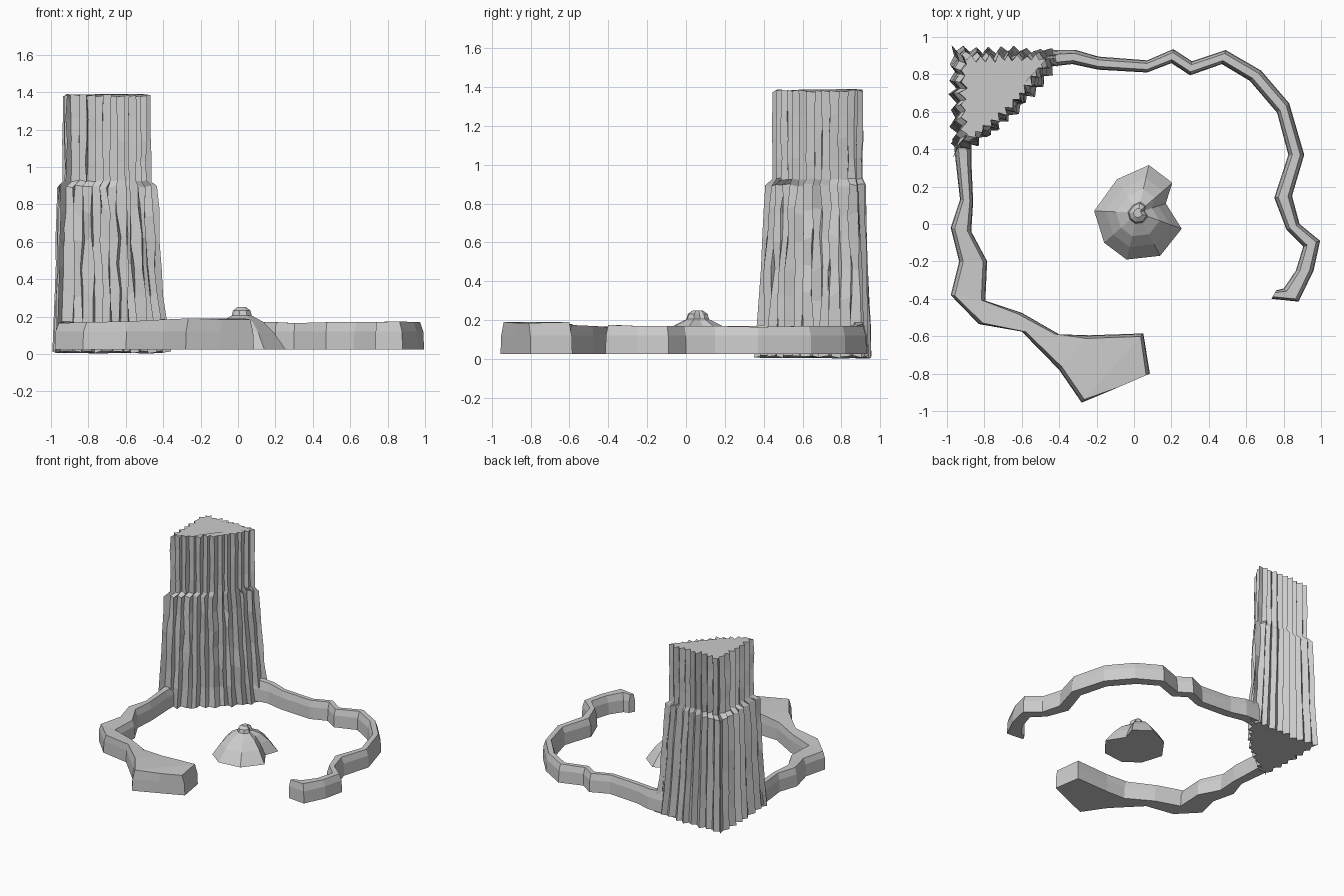
import bpy, bmesh, math, random
from mathutils import Vector

random.seed(7)


def loft(name, rings):
    """Skin equal-length closed rings and cap both ends."""
    bm = bmesh.new()
    rows = [[bm.verts.new(p) for p in ring] for ring in rings]
    n = len(rows[0])
    for a, b in zip(rows, rows[1:]):
        for i in range(n):
            j = (i + 1) % n
            bm.faces.new((a[i], a[j], b[j], b[i]))
    bm.faces.new(rows[0][::-1])
    bm.faces.new(rows[-1])
    bmesh.ops.recalc_face_normals(bm, faces=bm.faces[:])
    me = bpy.data.meshes.new(name)
    bm.to_mesh(me)
    bm.free()
    ob = bpy.data.objects.new(name, me)
    bpy.context.collection.objects.link(ob)
    return ob


def wall(name, outer, inner, tops):
    """Low rock wall with steep sides and a chamfered top."""
    rings = []
    for (ox, oy), (ix, iy), h in zip(outer, inner, tops):
        o, i = Vector((ox, oy, 0)), Vector((ix, iy, 0))
        d = (i - o).normalized() * min(0.022, (i - o).length * 0.25)
        rings.append([p + Vector((0, 0, z)) for p, z in (
            (o, 0.025), (o + d * 0.2, 0.12), (o + d, h),
            (i - d, h), (i - d * 0.2, 0.12), (i, 0.025))])
    return loft(name, rings)


# Rock tower: triangular plan with folded cliff faces
LOW = [(-0.978, 0.942), (-0.365, 0.925), (-0.963, 0.35)]
MID = [(-0.952, 0.908), (-0.45, 0.9), (-0.938, 0.41)]
TOP = [(-0.918, 0.888), (-0.475, 0.89), (-0.908, 0.445)]
COUNTS = (18, 24, 14)          # folds along back, front diagonal, left side
profile = []                   # (edge, t, fold depth) for each column
for e, n in enumerate(COUNTS):
    for k in range(n):
        t = (k + (random.uniform(-0.2, 0.2) if k else 0)) / n
        depth = (0.016 if k % 2 == 0 else -0.016) + random.uniform(-0.006, 0.006)
        profile.append((e, t, depth))


def tower_ring(z, corners, front_noise, back_noise, bulge):
    ring = []
    for e, t, depth in profile:
        a, b = Vector(corners[e]), Vector(corners[(e + 1) % 3])
        d = (b - a).normalized()
        out = Vector((-d.y, d.x))
        p = a.lerp(b, t)
        noise = front_noise if e == 1 else back_noise
        off = depth + random.uniform(-noise, noise)
        if e == 1:
            off += bulge * math.sin(math.pi * t)
        p += out * off + d * random.uniform(-noise, noise) * 0.4
        dz = random.uniform(-1, 1) * (0.03 if 0.2 < z < 0.85 and e == 1 else 0.008)
        ring.append((p.x, p.y, max(0.0, z + dz)))
    return ring


def mix(a, b, t):
    return [Vector(p).lerp(Vector(q), t) for p, q in zip(a, b)]


rings = []
for z in (0.01, 0.17, 0.32, 0.47, 0.62, 0.76, 0.895):
    t = (z / 0.895) ** (0.8 if z < 0.5 else 1)
    rings.append(tower_ring(z, mix(LOW, MID, t), 0.014, 0.004, 0.045))
for z in (0.925, 1.03, 1.14, 1.26, 1.382):
    rings.append(tower_ring(z, TOP, 0.006, 0.005, 0.05))
loft("rock_tower", rings)

# Right-hand rim wall, curving from the tower round to the front
wall("right_rim_wall",
     [(-0.44, 0.93), (-0.31, 0.93), (-0.19, 0.895), (0.07, 0.875), (0.21, 0.935),
      (0.31, 0.87), (0.49, 0.93), (0.68, 0.82), (0.83, 0.645), (0.91, 0.37),
      (0.845, 0.15), (0.885, 0.0), (0.995, -0.09), (0.96, -0.25), (0.88, -0.415), (0.735, -0.4)],
     [(-0.46, 0.84), (-0.33, 0.855), (-0.19, 0.825), (0.07, 0.81), (0.2, 0.86),
      (0.3, 0.795), (0.47, 0.855), (0.62, 0.765), (0.765, 0.595), (0.825, 0.37),
      (0.75, 0.14), (0.815, -0.03), (0.905, -0.12), (0.865, -0.25), (0.8, -0.345), (0.76, -0.355)],
     [0.19, 0.18, 0.17, 0.17, 0.17, 0.165, 0.17, 0.17,
      0.17, 0.165, 0.17, 0.17, 0.17, 0.17, 0.175, 0.17])

# Left-hand rim wall, widening into a slab at its front end
wall("left_rim_wall",
     [(-0.965, 0.45), (-0.955, 0.35), (-0.93, 0.13), (-0.98, -0.02), (-0.935, -0.2),
      (-0.98, -0.38), (-0.83, -0.535), (-0.6, -0.575), (-0.4, -0.78), (-0.28, -0.955), (-0.1, -0.88)],
     [(-0.87, 0.45), (-0.87, 0.35), (-0.86, 0.12), (-0.87, -0.04), (-0.785, -0.2),
      (-0.795, -0.41), (-0.6, -0.475), (-0.4, -0.59), (-0.24, -0.595), (0.05, -0.585), (0.085, -0.8)],
     [0.175, 0.17, 0.17, 0.17, 0.165, 0.165, 0.17, 0.175, 0.185, 0.19, 0.185])

# Central notched mound with a small stepped tip
base = [(0.08, 0.315), (0.205, 0.22), (0.17, 0.11), (0.255, -0.025), (0.14, -0.17),
        (-0.04, -0.19), (-0.16, -0.1), (-0.213, 0.07), (-0.09, 0.24)]
cx, cy = 0.02, 0.06
loft("center_mound", [
    [(cx + (x - cx) * s, cy + (y - cy) * s, z) for x, y in base]
    for s, z in ((1, 0.025), (0.73, 0.115), (0.5, 0.17), (0.23, 0.205), (0.2, 0.232), (0.1, 0.25))])
